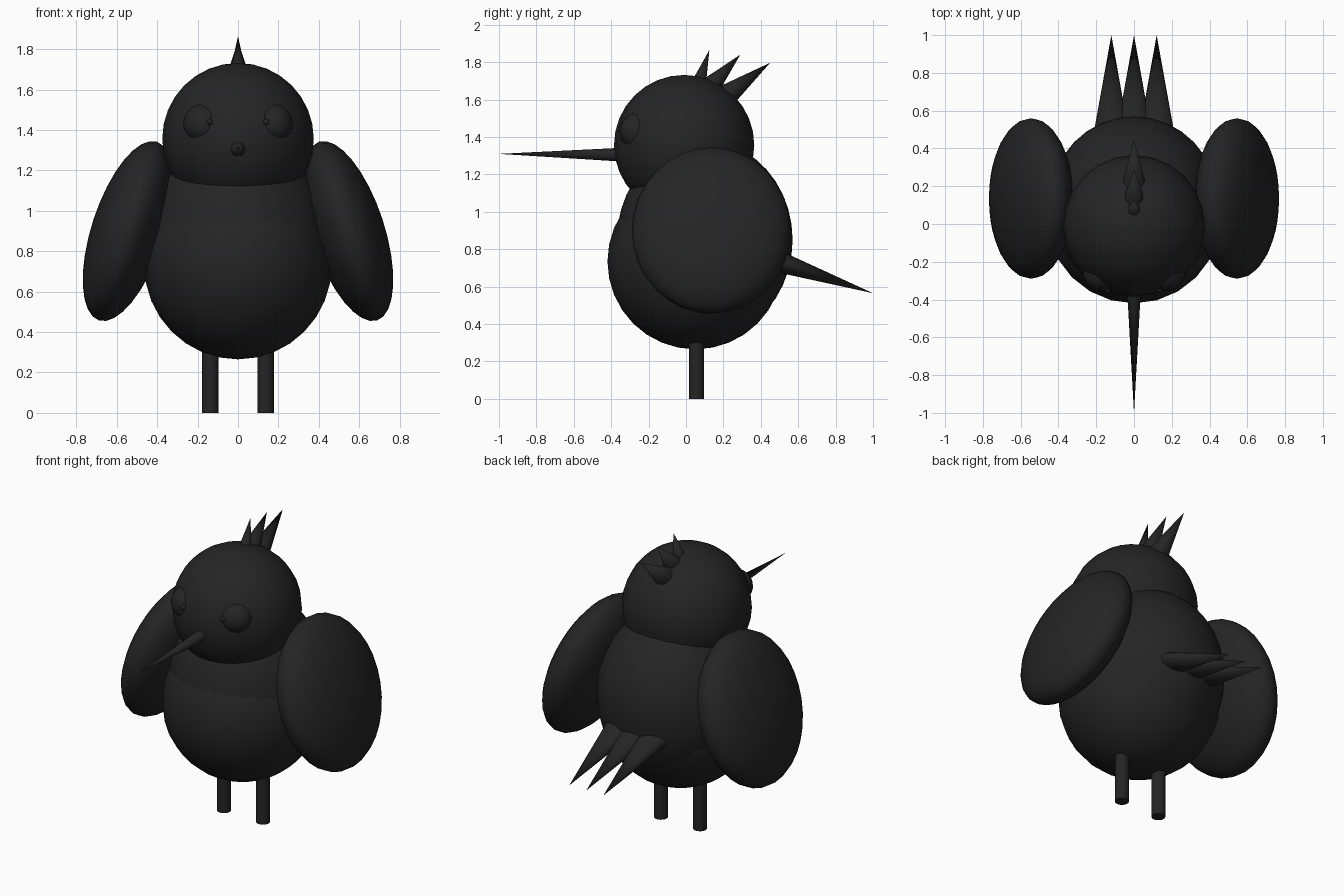
import bpy
import math
from mathutils import Vector

cube = bpy.data.objects.get("Cube")
if cube:
    bpy.data.objects.remove(cube, do_unlink=True)

black = bpy.data.materials.new("soft_black")
black.use_nodes = True
colour = (0.018, 0.018, 0.018, 1)
black.diffuse_color = colour
black.node_tree.nodes["Principled BSDF"].inputs["Base Color"].default_value = colour


def finish(name):
    obj = bpy.context.object
    obj.name = name
    obj.data.materials.append(black)
    bpy.ops.object.transform_apply(location=False, rotation=False, scale=True)
    bpy.ops.object.shade_smooth_by_angle(angle=math.radians(40))
    return obj


def ball(name, centre, radii, segments=24, rings=16, tilt=0):
    bpy.ops.mesh.primitive_uv_sphere_add(segments=segments, ring_count=rings,
                                         radius=1, location=centre)
    obj = bpy.context.object
    obj.scale = radii
    obj.rotation_euler.y = tilt
    return finish(name)


def spike(name, base, tip, width, depth):
    """Pointed cone from base to tip, with an oval base."""
    base, tip = Vector(base), Vector(tip)
    axis = tip - base
    bpy.ops.mesh.primitive_cone_add(vertices=24, radius1=1, radius2=0,
                                    depth=axis.length, location=(base + tip) / 2)
    obj = bpy.context.object
    obj.scale = (width, depth, 1)
    # All spikes lie in a plane of constant x, so one rotation aims them
    obj.rotation_euler.x = math.atan2(-axis.y, axis.z)
    return finish(name)


# Rounded belly, taller back and head
ball("belly", (0, 0.05, 0.735), (0.465, 0.47, 0.47))
ball("upper_body", (0, 0.10, 0.85), (0.45, 0.47, 0.53), 32, 20)
ball("head", (0, -0.01, 1.357), (0.375, 0.375, 0.375))

# Beak
spike("beak", (0, -0.25, 1.305), (0, -1, 1.31), 0.042, 0.042)

# Paired parts
for side, s in (("left", 1), ("right", -1)):
    # Flat oval wing: poles along its thin direction, flared outward below
    tilt = math.radians(18)
    ball(side + "_wing", (s * 0.545, 0.135, 0.90), (0.465, 0.425, 0.18),
         32, 16, math.pi / 2 - s * tilt)
    ball(side + "_eye", (s * 0.17, -0.255, 1.43), (0.1, 0.1, 0.1))
    ball(side + "_pupil", (s * 0.14, -0.35, 1.44), (0.015, 0.015, 0.015), 12, 8)
    bpy.ops.mesh.primitive_cylinder_add(vertices=24, radius=0.04, depth=0.36,
                                        location=(s * 0.137, 0.055, 0.18))
    finish(side + "_leg")

# Crest of three spikes, larger toward the back
spike("front_crest", (0, 0.06, 1.66), (0, 0.125, 1.865), 0.045, 0.045)
spike("middle_crest", (0, 0.13, 1.67), (0, 0.29, 1.84), 0.055, 0.055)
spike("back_crest", (0, 0.20, 1.61), (0, 0.45, 1.797), 0.065, 0.065)

# Tail of three long feathers
for name, x in (("left", 0.12), ("middle", 0), ("right", -0.12)):
    spike(name + "_tail_feather", (x, 0.50, 0.732), (x, 1, 0.565), 0.09, 0.057)
